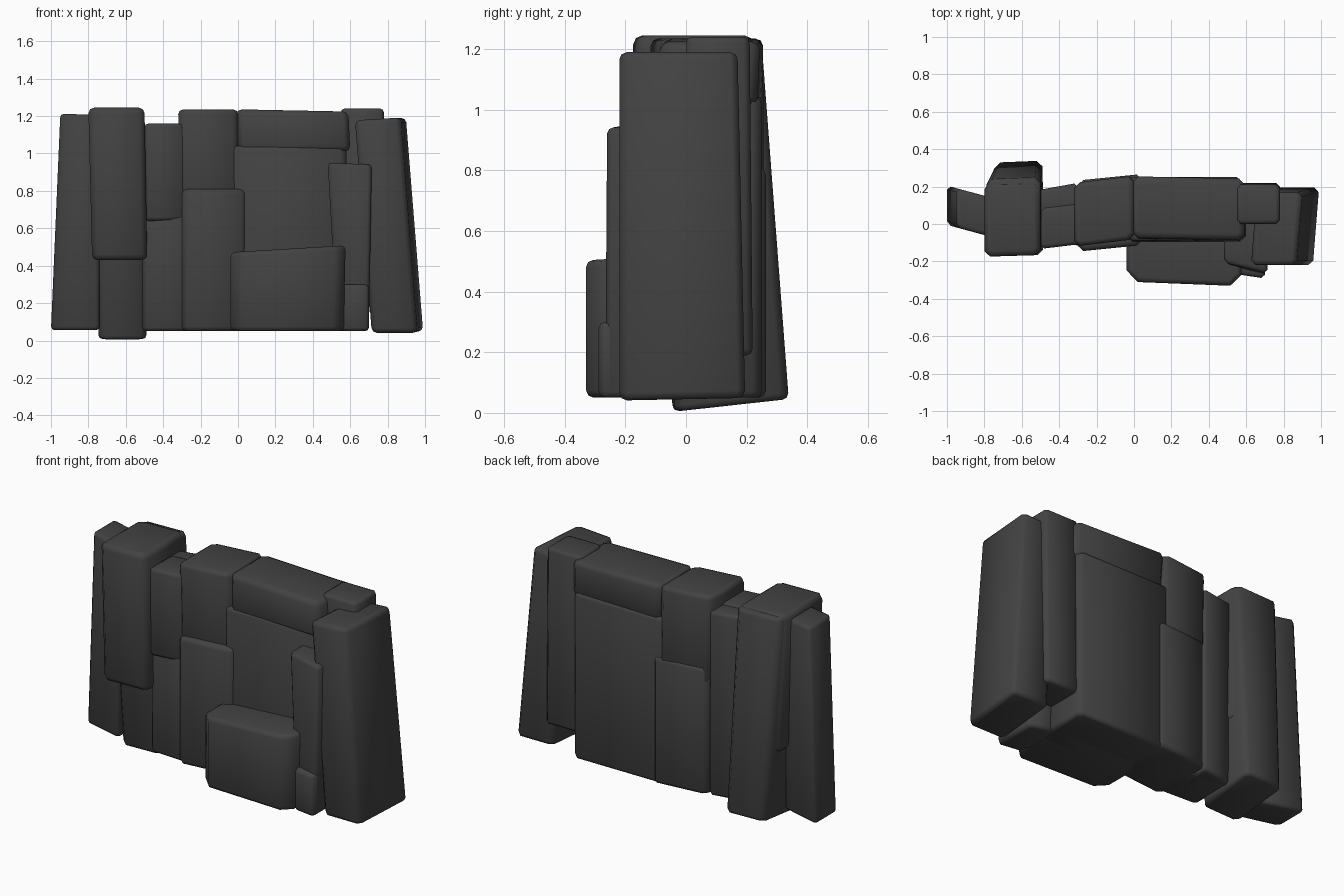
import bpy, bmesh

cube = bpy.data.objects.get("Cube")
if cube:
    bpy.data.objects.remove(cube, do_unlink=True)

stone = bpy.data.materials.new("dark grey stone")
stone.use_nodes = True
grey = (0.055, 0.055, 0.055, 1)
stone.diffuse_color = grey
shader = stone.node_tree.nodes["Principled BSDF"]
shader.inputs["Base Color"].default_value = grey
shader.inputs["Roughness"].default_value = 0.9


def block(name, x, y, z, top_x=None, top_y=None, skew=0, yaw=0, tilt=0, rise=0,
          corner=0.02, edge=0.02):
    """Tapered stone. skew slides y along x, yaw slides x along y,
    tilt slopes the top along x, rise slopes the underside along y."""
    mid_x, mid_y = sum(x) / 2, sum(y) / 2
    bm = bmesh.new()
    rings = []
    for xs, ys, height, slope_x, slope_y in ((x, y, z[0], 0, rise),
                                             (top_x or x, top_y or y, z[1], tilt, 0)):
        ring = []
        for i, j in ((0, 0), (1, 0), (1, 1), (0, 1)):
            dx, dy = xs[i] - mid_x, ys[j] - mid_y
            ring.append(bm.verts.new((xs[i] + yaw * dy, ys[j] + skew * dx,
                                      height + slope_x * dx + slope_y * dy)))
        rings.append(ring)
    low, high = rings
    bm.faces.new(low[::-1])
    bm.faces.new(high)
    for i in range(4):
        j = (i + 1) % 4
        bm.faces.new((low[i], low[j], high[j], high[i]))

    # Worn upright corners first, then all remaining sharp edges
    upright = [e for e in bm.edges if (e.verts[0] in low) != (e.verts[1] in low)]
    bmesh.ops.bevel(bm, geom=upright, offset=corner, segments=1, affect='EDGES')
    rims = [e for e in bm.edges if e.calc_face_angle(0) > 1.1]
    bmesh.ops.bevel(bm, geom=rims, offset=edge, segments=2, profile=0.5,
                    affect='EDGES', clamp_overlap=True)
    bmesh.ops.recalc_face_normals(bm, faces=bm.faces[:])

    mesh = bpy.data.meshes.new(name)
    bm.to_mesh(mesh)
    bm.free()
    mesh.materials.append(stone)
    obj = bpy.data.objects.new(name, mesh)
    bpy.context.collection.objects.link(obj)
    bpy.ops.object.select_all(action='DESELECT')
    obj.select_set(True)
    bpy.context.view_layer.objects.active = obj
    bpy.ops.object.shade_smooth_by_angle(angle=0.9)


# Right end of the wall
block("right_end_stone", x=(-1, -.74), y=(-.04, .17), z=(.055, 1.21),
      top_x=(-.95, -.74), skew=-.27, tilt=-.03)
block("right_pillar_front", x=(-.78, -.485), y=(-.17, .25), z=(.43, 1.245),
      top_x=(-.8, -.5), top_y=(-.17, .22), skew=.03, corner=.03, edge=.03)
block("right_pillar_back", x=(-.745, -.49), y=(-.04, .335), z=(.025, 1.235),
      top_x=(-.79, -.5), top_y=(-.1, .245), skew=.04, rise=.11, corner=.03)

# Narrow stones beside the pillar
block("narrow_stone_upper", x=(-.5, -.28), y=(-.12, .1), z=(.64, 1.16), skew=.12)
block("narrow_stone_lower", x=(-.51, -.25), y=(-.11, .15), z=(.05, .67), skew=-.05)
block("narrow_stone_back", x=(-.52, -.3), y=(.02, .2), z=(.05, 1.15), skew=.18)

# Middle column
block("middle_stone_upper", x=(-.31, .01), y=(-.1, .24), z=(.7, 1.235),
      top_x=(-.32, 0), skew=.12, corner=.03, edge=.025)
block("middle_stone_lower", x=(-.3, .045), y=(-.13, .25), z=(.05, .81),
      top_y=(-.13, .25), skew=.1, corner=.03, edge=.025)

# Broad slab with the lintel over it and the footing stone before it
block("broad_slab", x=(-.04, .58), y=(-.1, .25), z=(.05, 1.04),
      top_y=(-.09, .25), corner=.03)
block("lintel", x=(0, .6), y=(-.09, .24), z=(1.01, 1.23),
      top_x=(-.01, .59), top_y=(-.08, .25), skew=-.02, tilt=-.02, corner=.03, edge=.03)
block("footing_stone", x=(-.04, .565), y=(-.32, .05), z=(.05, .49),
      top_x=(-.04, .575), skew=-.04, tilt=.06, corner=.06, edge=.025)

# Left end of the wall
block("slim_post", x=(.53, .7), y=(-.25, 0), z=(.05, .945),
      top_x=(.48, .715), top_y=(-.24, .02), skew=-.25, tilt=-.04)
block("slim_post_foot", x=(.55, .7), y=(-.28, -.02), z=(.05, .3), skew=-.15)
block("back_post", x=(.55, .78), y=(0, .22), z=(.19, 1.24), top_y=(0, .21))
block("left_end_stone", x=(.73, .975), y=(-.22, .195), z=(.045, 1.19),
      top_x=(.64, .885), top_y=(-.22, .17), yaw=.08, tilt=.06, rise=.02,
      corner=.025, edge=.025)
